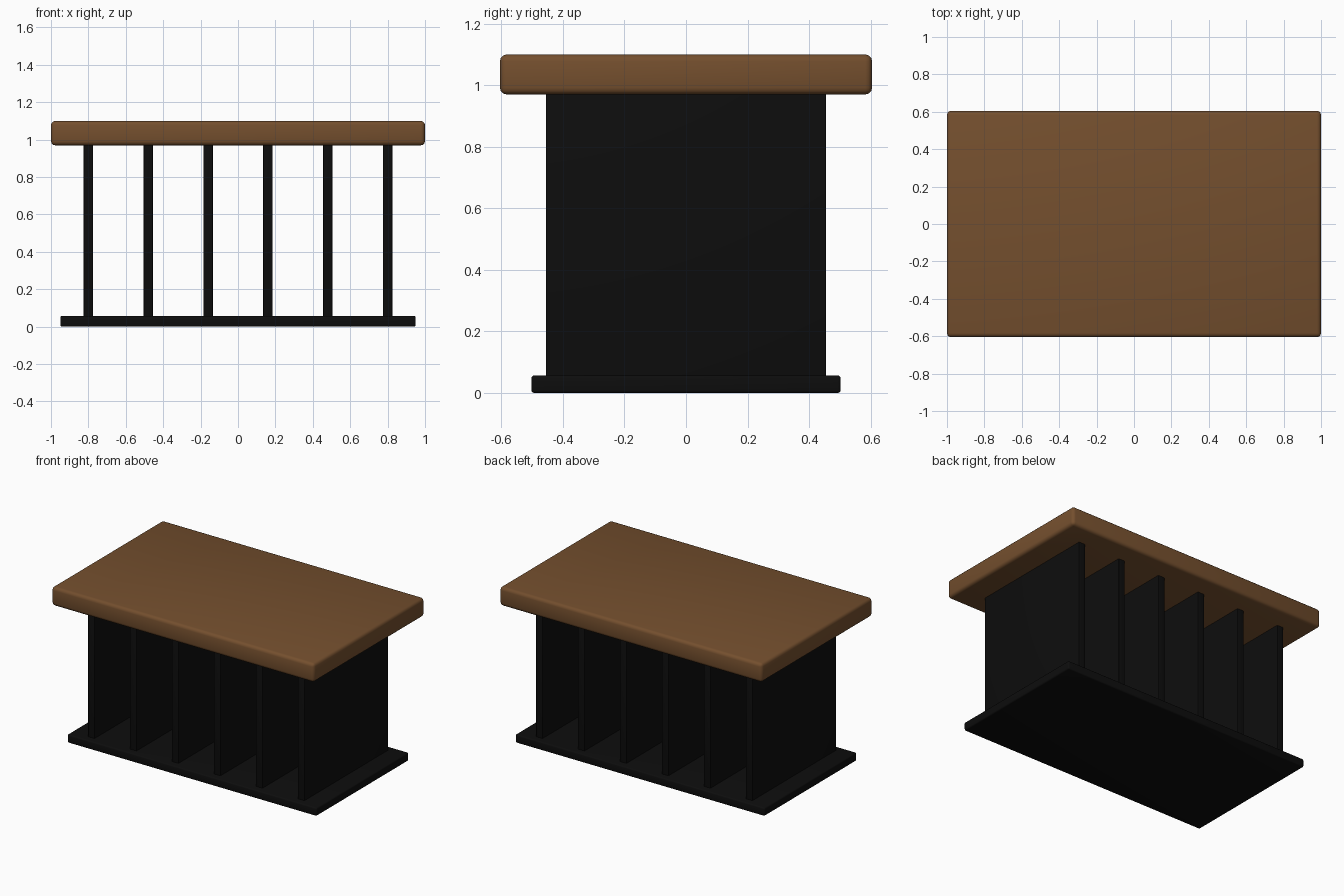
import bpy
import math

if "Cube" in bpy.data.objects:
    bpy.data.objects.remove(bpy.data.objects["Cube"], do_unlink=True)


def make_material(name, colour):
    mat = bpy.data.materials.new(name)
    mat.use_nodes = True
    mat.diffuse_color = colour
    bsdf = next(n for n in mat.node_tree.nodes if n.type == 'BSDF_PRINCIPLED')
    bsdf.inputs["Base Color"].default_value = colour
    return mat


def rounded_box(name, size, centre, bevel, mat):
    bpy.ops.mesh.primitive_cube_add(size=1, location=centre)
    obj = bpy.context.object
    obj.name = name
    obj.scale = size
    bpy.ops.object.transform_apply(location=False, rotation=False, scale=True)
    obj.data.materials.append(mat)
    mod = obj.modifiers.new("rounded_edges", 'BEVEL')
    mod.width = bevel
    mod.segments = 3
    bpy.ops.object.modifier_apply(modifier=mod.name)
    bpy.ops.object.shade_smooth_by_angle(angle=math.radians(40))
    return obj


wood = make_material("brown_wood", (0.175, 0.078, 0.027, 1))
black = make_material("black_metal", (0.004, 0.004, 0.004, 1))

# Thick wooden top
rounded_box("table_top", (2.0, 1.21, 0.13), (0, 0, 1.035), 0.022, wood)

# Base plate
rounded_box("base_plate", (1.9, 1.005, 0.057), (0, 0, 0.0285), 0.009, black)

# Row of upright panels, sunk slightly into the base and the top
for i in range(6):
    rounded_box(f"upright_panel_{i + 1}", (0.05, 0.91, 0.94),
                (-0.8 + 0.32 * i, 0, 0.515), 0.004, black)
